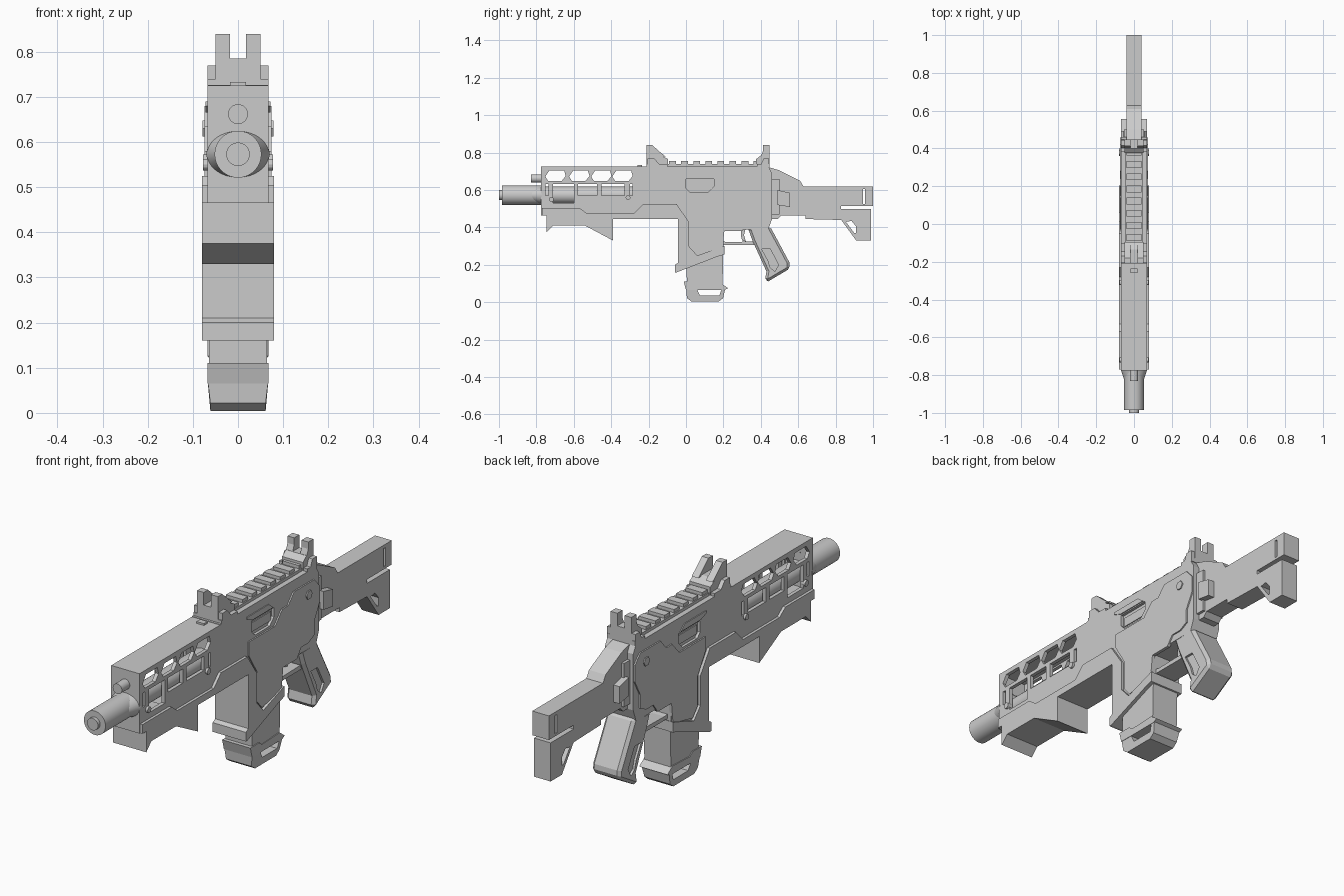
import bpy, bmesh, math
from mathutils import Matrix

grey = bpy.data.materials.new("plain_grey")
grey.diffuse_color = (0.6, 0.6, 0.6, 1)


def finish(name, bm):
    bmesh.ops.recalc_face_normals(bm, faces=bm.faces)
    me = bpy.data.meshes.new(name)
    bm.to_mesh(me)
    bm.free()
    me.materials.append(grey)
    ob = bpy.data.objects.new(name, me)
    bpy.context.collection.objects.link(ob)
    return ob


def prism(name, pts, *spans):
    """Side profile (y, z) extruded over each (x0, x1) span."""
    bm = bmesh.new()
    for x0, x1 in spans:
        f = bm.faces.new([bm.verts.new((x0, y, z)) for y, z in pts])
        r = bmesh.ops.extrude_face_region(bm, geom=[f])
        vs = [v for v in r["geom"] if isinstance(v, bmesh.types.BMVert)]
        bmesh.ops.translate(bm, verts=vs, vec=(x1 - x0, 0, 0))
    return finish(name, bm)


def both(x0, x1):
    return (-x1, -x0), (x0, x1)


def rect(y0, y1, z0, z1):
    return [(y0, z0), (y1, z0), (y1, z1), (y0, z1)]


def tube(name, y0, y1, z, r0, r1=None, sides=32, zscale=1):
    bm = bmesh.new()
    m = Matrix.Translation((0, (y0 + y1) / 2, z)) @ Matrix.Diagonal((1, 1, zscale, 1)) @ Matrix.Rotation(math.radians(-90), 4, 'X')
    bmesh.ops.create_cone(bm, cap_ends=True, segments=sides, radius1=r0,
                          radius2=r1 or r0, depth=y1 - y0, matrix=m)
    ob = finish(name, bm)
    activate(ob)
    bpy.ops.object.shade_smooth_by_angle(angle=math.radians(35))
    return ob


def activate(ob):
    bpy.ops.object.select_all(action='DESELECT')
    ob.select_set(True)
    bpy.context.view_layer.objects.active = ob


def cut(ob, pts, *spans):
    c = prism("cutter", pts, *(spans or [(-0.2, 0.2)]))
    c.hide_render = True
    m = ob.modifiers.new("cut", 'BOOLEAN')
    m.operation, m.solver, m.object = 'DIFFERENCE', 'EXACT', c
    activate(ob)
    bpy.ops.object.modifier_apply(modifier=m.name)
    bpy.data.objects.remove(c)


def bevel(ob, width):
    m = ob.modifiers.new("bevel", 'BEVEL')
    m.width, m.segments, m.limit_method = width, 1, 'ANGLE'
    m.angle_limit = math.radians(50)
    activate(ob)
    bpy.ops.object.modifier_apply(modifier=m.name)


def pins(name, y, z, r, sides, x0, x1):
    prism(name, [(y + r * math.cos(2 * math.pi * i / sides), z + r * math.sin(2 * math.pi * i / sides))
                 for i in range(sides)], *both(x0, x1))


W = 0.068

# Barrel assembly
tube("barrel", -0.8, -0.23, 0.573, 0.045)
tube("suppressor", -0.985, -0.77, 0.573, 0.052)
tube("muzzle_tip", -1.0, -0.98, 0.573, 0.026)
tube("barrel_collar", -0.825, -0.77, 0.573, 0.052, 0.07, zscale=0.75)
tube("gas_tube", -0.83, -0.755, 0.662, 0.022)

# Hollow handguard with two rows of windows
guard = prism("handguard", rect(-0.775, -0.22, 0.465, 0.725), (-W, W))
cut(guard, rect(-0.757, -0.25, 0.5, 0.712), (-0.052, 0.052))
for y in (-0.695, -0.568, -0.45, -0.337):
    cut(guard, [(y - 0.057, 0.672), (y - 0.035, 0.705), (y + 0.043, 0.705),
                (y + 0.052, 0.675), (y + 0.03, 0.648), (y - 0.042, 0.648)])
for y0, y1, z0 in ((-0.75, -0.735, 0.57), (-0.71, -0.6, 0.53), (-0.578, -0.477, 0.57),
                   (-0.452, -0.33, 0.57), (-0.30, -0.285, 0.57)):
    cut(guard, rect(y0, y1, z0, 0.632))
pins("handguard_front_pins", -0.72, 0.55, 0.013, 12, 0.06, 0.078)
pins("handguard_rear_pins", -0.31, 0.56, 0.013, 12, 0.06, 0.078)
prism("handguard_top_catch", rect(-0.26, -0.235, 0.72, 0.733), (-0.018, 0.018))

# Wide lower frame: foregrip, belly strip and magazine collar
prism("lower_frame", [
    (-0.77, 0.505), (-0.57, 0.505), (-0.53, 0.475), (-0.28, 0.475), (-0.23, 0.525),
    (-0.05, 0.525), (0.015, 0.43), (0.015, 0.3), (0.06, 0.25), (0.205, 0.3), (0.205, 0.255),
    (0.17, 0.245), (-0.05, 0.16), (-0.06, 0.16), (-0.06, 0.2), (-0.043, 0.21), (-0.043, 0.445),
    (-0.39, 0.445), (-0.39, 0.33), (-0.54, 0.41), (-0.71, 0.41), (-0.745, 0.375),
    (-0.745, 0.465), (-0.77, 0.465)], (-0.08, 0.08))

# Receiver with recessed port
receiver = prism("receiver", [
    (-0.22, 0.727), (0.44, 0.727), (0.46, 0.69), (0.46, 0.445), (0.44, 0.39), (0.2, 0.39),
    (0.2, 0.28), (-0.04, 0.2), (-0.04, 0.445), (-0.22, 0.445)], (-W, W))
port = [(0.0, 0.66), (0.15, 0.66), (0.15, 0.62), (0.12, 0.59), (0.02, 0.59), (0.0, 0.61)]
cut(receiver, port, *both(0.056, 0.1))
prism("port_cover", rect(0.01, 0.14, 0.605, 0.645), *both(0.05, 0.06))
prism("port_lip", [(-0.04, 0.69), (0.11, 0.69), (0.14, 0.665), (0.0, 0.665), (-0.04, 0.68)], *both(0.06, 0.072))
prism("side_plates", [
    (-0.03, 0.58), (0.15, 0.58), (0.2, 0.635), (0.24, 0.635), (0.28, 0.68), (0.42, 0.68),
    (0.457, 0.64), (0.457, 0.57), (0.42, 0.5), (0.42, 0.44), (0.38, 0.42), (0.33, 0.42),
    (0.3, 0.38), (0.205, 0.38), (0.195, 0.29), (0.06, 0.26), (0.025, 0.3), (0.025, 0.43), (-0.03, 0.52)],
    *both(0.06, 0.074))
pins("plate_pins", 0.38, 0.63, 0.02, 6, 0.06, 0.079)

# Magazine with looped floor plate
prism("magazine", [(0.0, 0.3), (0.2, 0.3), (0.195, 0.09), (0.005, 0.09)], (-0.064, 0.064))
prism("magazine_band", [(-0.012, 0.11), (0.05, 0.11), (0.07, 0.095), (0.19, 0.1), (0.225, 0.075),
                        (0.205, 0.065), (0.0, 0.065)], (-W, W))
loop = prism("magazine_loop", [(0.0, 0.08), (0.005, 0.022), (0.03, 0.004), (0.175, 0.004),
                               (0.198, 0.022), (0.212, 0.08)], (-W, W))
for v in loop.data.vertices:
    if v.co.z < 0.03:
        v.co.x *= 0.9
cut(loop, [(0.06, 0.068), (0.19, 0.068), (0.178, 0.035), (0.075, 0.035)])

# Trigger and guard
prism("trigger_guard", [(0.2, 0.325), (0.22, 0.322), (0.37, 0.325), (0.38, 0.305), (0.2, 0.305)], (-0.05, 0.05))
prism("trigger", [(0.295, 0.4), (0.32, 0.4), (0.31, 0.36), (0.32, 0.325), (0.3, 0.33), (0.293, 0.36)], (-0.015, 0.015))

# Pistol grip with recessed side panel
grip = prism("pistol_grip", [(0.33, 0.4), (0.355, 0.33), (0.43, 0.165), (0.422, 0.115), (0.44, 0.112),
                             (0.555, 0.18), (0.552, 0.215), (0.45, 0.405)], (-W, W))
bevel(grip, 0.013)
cut(grip, [(0.405, 0.285), (0.45, 0.285), (0.495, 0.2), (0.475, 0.165), (0.45, 0.185), (0.44, 0.22)],
    *both(0.058, 0.1))

# Stock with butt gap, slit and triangular hole
stock = prism("stock", [
    (0.42, 0.724), (0.45, 0.72), (0.5, 0.705), (0.57, 0.67), (0.61, 0.65), (0.628, 0.62), (1.0, 0.62),
    (1.0, 0.515), (0.83, 0.515), (0.83, 0.498), (0.988, 0.498), (0.988, 0.33), (0.91, 0.33),
    (0.83, 0.44), (0.64, 0.445), (0.64, 0.465), (0.51, 0.465), (0.49, 0.445), (0.42, 0.445)], (-0.04, 0.04))
cut(stock, rect(0.945, 0.957, 0.525, 0.605))
cut(stock, [(0.855, 0.43), (0.885, 0.435), (0.91, 0.405), (0.91, 0.37), (0.9, 0.37)])
prism("stock_hinge_lugs", [(0.49, 0.6), (0.555, 0.585), (0.555, 0.51), (0.49, 0.52)], *both(0.035, 0.068))
prism("stock_hinge_block", rect(0.44, 0.5, 0.47, 0.66), (-0.052, 0.052))

# Top rail
prism("rail_base", rect(-0.12, 0.42, 0.72, 0.74), (-0.045, 0.045))
for i in range(8):
    y = -0.09 + i * 0.0645
    prism(f"rail_tooth_{i + 1}", rect(y, y + 0.036, 0.735, 0.754), (-0.04, 0.04))

# Sights: wide base, side ears, notched posts
for n, base, ears, body, posts in (
    ("front", rect(-0.21, -0.1, 0.72, 0.74), [(-0.205, 0.735), (-0.205, 0.77), (-0.17, 0.77), (-0.14, 0.735)],
     [(-0.21, 0.73), (-0.21, 0.785), (-0.135, 0.785), (-0.095, 0.765), (-0.095, 0.73)],
     [(-0.21, 0.78), (-0.21, 0.84), (-0.18, 0.84), (-0.135, 0.8), (-0.11, 0.78)]),
    ("rear", rect(0.38, 0.447, 0.72, 0.74), [(0.4, 0.735), (0.415, 0.77), (0.445, 0.77), (0.445, 0.735)],
     [(0.375, 0.73), (0.375, 0.765), (0.4, 0.785), (0.447, 0.785), (0.447, 0.73)],
     [(0.4, 0.78), (0.412, 0.81), (0.412, 0.84), (0.447, 0.84), (0.447, 0.78)])):
    prism(n + "_sight_base", base, (-W, W))
    prism(n + "_sight_ears", ears, *both(0.048, W))
    prism(n + "_sight_body", body, (-0.05, 0.05))
    prism(n + "_sight_posts", posts, *both(0.018, 0.05))
